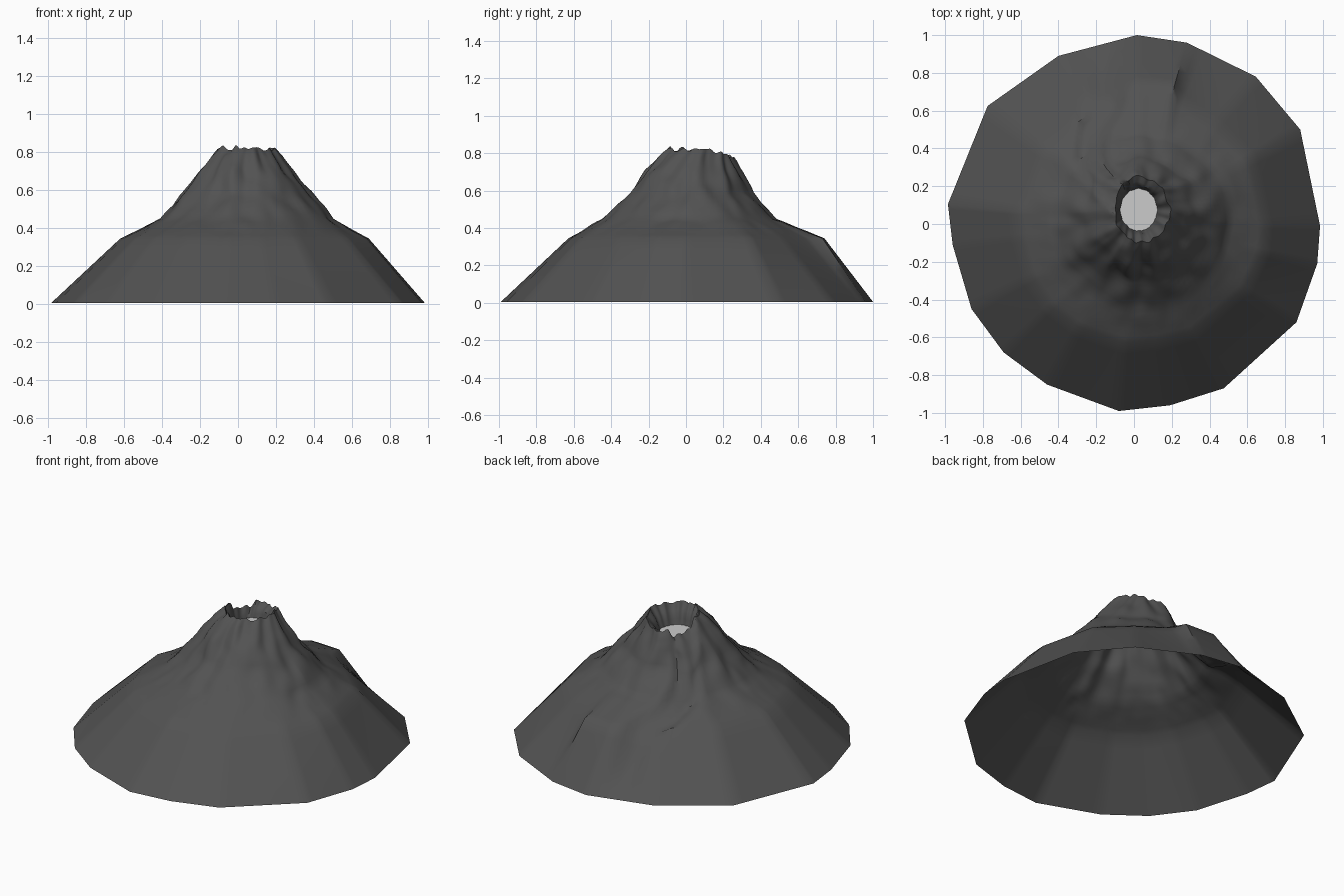
import bpy, math
from mathutils import Vector, noise

if "Cube" in bpy.data.objects:
    bpy.data.objects.remove(bpy.data.objects["Cube"])

# Base outline (x, y, shoulder scale), clockwise from the back
BASE = [(.015, 1, .74), (.28, .96, .76), (.645, .78, .66), (.88, .5, .69), (.985, -.01, .70),
        (.97, -.21, .70), (.86, -.52, .67), (.475, -.87, .65), (.19, -.96, .64), (-.08, -.99, .635),
        (-.46, -.85, .64), (-.69, -.68, .64), (-.86, -.45, .63), (-.96, -.11, .63),
        (-.985, .105, .63), (-.775, .625, .63), (-.40, .89, .64)]
# Upper rings: z, centre x, centre y, radius x, radius y
RINGS = [(.45, .045, .015, .455, .465), (.59, .04, .03, .33, .32), (.71, .03, .045, .24, .25),
         (.78, .035, .06, .185, .205), (.82, .04, .075, .145, .175),
         (.76, .03, .075, .115, .13), (.68, .025, .075, .09, .105)]
# Lava channel running down the back
CHANNEL = [Vector(p) for p in [(-.03, .1), (-.15, .22), (-.23, .32), (-.22, .48),
                               (-.13, .65), (-.15, .8), (-.17, .95)]]
SUB = 8


def channel_dist(p):
    best = 9
    for a, b in zip(CHANNEL, CHANNEL[1:]):
        d = b - a
        t = max(0, min(1, (p - a).dot(d) / d.length_squared))
        best = min(best, (p - a - d * t).length)
    return best


def outline():
    pts = []
    n = len(BASE)
    for i in range(n):
        a, b = Vector(BASE[i]), Vector(BASE[(i + 1) % n])
        for s in range(SUB):
            t = s / SUB
            p = a.lerp(b, t)
            if i == 1:                       # abrupt edge of the raised back slab
                p.z = a.z + (b.z - a.z) * t ** .3
            pts.append(p)
    return pts[::-1]


def ellipse(row, ang):
    z, cx, cy, rx, ry = row
    return Vector((cx + rx * math.cos(ang), cy + ry * math.sin(ang), z))


def roughen(p, ang, w, top):
    # radial ridges, ledges and jagged rim
    c, s = math.cos(ang), math.sin(ang)
    ridge = noise.noise(Vector((c * 3.5, s * 3.5, p.z * 2.5)))
    fine = noise.noise(Vector((p.x * 9, p.y * 9, p.z * 7 + 5)))
    r = w * (.035 * ridge + .018 * fine)
    p.x += c * r
    p.y += s * r
    p.z += w * .015 * noise.noise(Vector((p.x * 12, p.y * 12, 3)))
    if top > 0:
        p.z += top * (.03 * noise.noise(Vector((c * 4, s * 4, 9))) - .055 * max(0, s - .2))
    return p


pts = outline()
m = len(pts)
cols = []
for q in pts:
    ang = math.atan2(q.y, q.x)
    low = Vector((q.x, q.y, 0.005))
    sh = Vector((q.x * q.z, q.y * q.z, .345))
    keys = [low, sh] + [ellipse(r, ang) for r in RINGS]
    weights = [0, 0, .7, 1, 1, .8, .5, .4, .2]
    tops = [0, 0, 0, 0, .1, .6, 1, .3, 0]
    col = []
    for i in range(len(keys) - 1):
        n = 6 if i < 4 else 3
        for s in range(n + (i == len(keys) - 2)):
            t = s / n
            w = weights[i] + (weights[i + 1] - weights[i]) * t
            tp = tops[i] + (tops[i + 1] - tops[i]) * t
            p = roughen(keys[i].lerp(keys[i + 1], t), ang, w, tp)
            d = channel_dist(p.xy)
            if p.z > .02 and d < .085:
                p.z -= .04 * min(1, (.085 - d) / .035) * min(1, p.z / .15)
            col.append(p)
    cols.append(col)

h = len(cols[0])
verts = [p for col in cols for p in col]
faces = [(j * h + i, (j + 1) % m * h + i, (j + 1) % m * h + i + 1, j * h + i + 1)
         for j in range(m) for i in range(h - 1)]


def make(name, verts, faces, color):
    me = bpy.data.meshes.new(name)
    me.from_pydata([tuple(v) for v in verts], [], faces)
    ob = bpy.data.objects.new(name, me)
    bpy.context.collection.objects.link(ob)
    mat = bpy.data.materials.new(name + "_material")
    mat.diffuse_color = (*color, 1)
    mat.use_nodes = True
    mat.node_tree.nodes["Principled BSDF"].inputs["Base Color"].default_value = mat.diffuse_color
    me.materials.append(mat)
    return ob


# Open rock shell of the volcano
cone = make("volcano_cone", verts, faces, (.085, .085, .085))
bpy.ops.object.select_all(action='DESELECT')
cone.select_set(True)
bpy.context.view_layer.objects.active = cone
bpy.ops.object.shade_smooth_by_angle(angle=math.radians(40))

# Pale pool on the crater floor
pool = [ellipse((.70, .025, .075, .10, .115), math.tau * k / 12) for k in range(12)]
make("crater_pool", pool, [tuple(range(12))], (.8, .8, .8))
